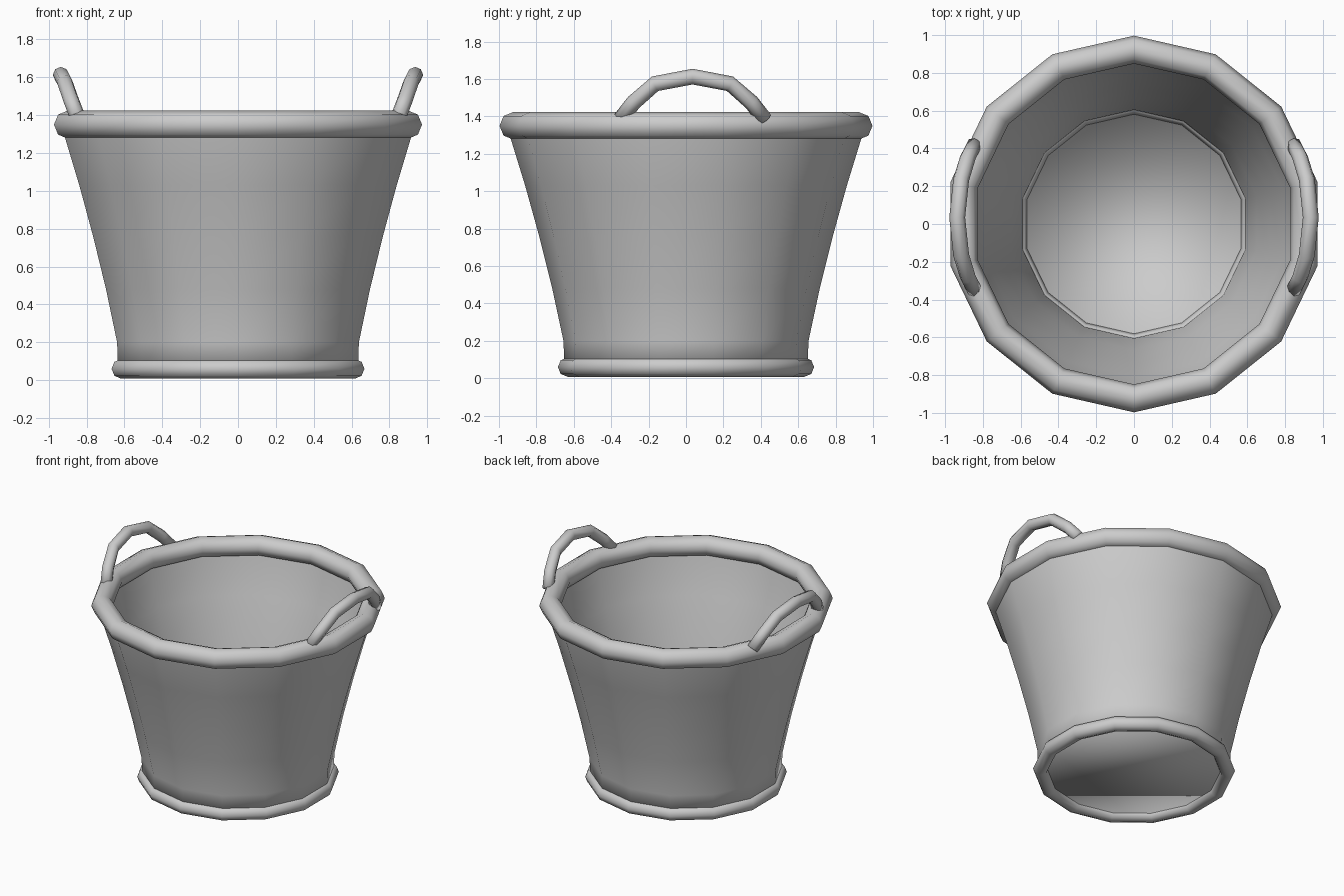
import bpy, bmesh, math
from mathutils import Vector

if "Cube" in bpy.data.objects:
    bpy.data.objects.remove(bpy.data.objects["Cube"])

SIDES = 14


def finish(name, bm):
    """Turn a bmesh into a smooth-shaded object."""
    bmesh.ops.recalc_face_normals(bm, faces=bm.faces)
    for f in bm.faces:
        f.smooth = True
    me = bpy.data.meshes.new(name)
    bm.to_mesh(me)
    bm.free()
    ob = bpy.data.objects.new(name, me)
    bpy.context.collection.objects.link(ob)
    return ob


def lathe(name, profile, closed=False, caps=()):
    """Revolve (radius, z) points into a 14-sided shell with a corner on +y."""
    bm = bmesh.new()
    rings = []
    for r, z in profile:
        angs = [math.pi / 2 + i * math.tau / SIDES for i in range(SIDES)]
        rings.append([bm.verts.new((r * math.cos(a), r * math.sin(a), z)) for a in angs])
    pairs = list(zip(rings, rings[1:]))
    if closed:
        pairs.append((rings[-1], rings[0]))
    for lo, hi in pairs:
        for i in range(SIDES):
            j = (i + 1) % SIDES
            bm.faces.new((lo[i], lo[j], hi[j], hi[i]))
    for k in caps:
        bm.faces.new(rings[k])
    return finish(name, bm)


def hoop(name, radius, z, thick, steps=8):
    """Rolled hoop with a round cross-section."""
    pts = [(radius + thick * math.cos(t), z + thick * math.sin(t))
           for t in (math.tau * k / steps for k in range(steps))]
    return lathe(name, pts, closed=True)


def tube(name, path, radius, steps=8):
    """Sweep a round section along a path, with closed ends."""
    bm = bmesh.new()
    pts = [Vector(p) for p in path]
    rings = []
    for i, p in enumerate(pts):
        t = (pts[min(i + 1, len(pts) - 1)] - pts[max(i - 1, 0)]).normalized()
        u = t.cross(Vector((1, 0, 0))).normalized()
        v = t.cross(u)
        rings.append([bm.verts.new(p + radius * (u * math.cos(a) + v * math.sin(a)))
                      for a in (math.tau * k / steps for k in range(steps))])
    for lo, hi in zip(rings, rings[1:]):
        for i in range(steps):
            j = (i + 1) % steps
            bm.faces.new((lo[i], lo[j], hi[j], hi[i]))
    bm.faces.new(rings[0])
    bm.faces.new(rings[-1])
    return finish(name, bm)


# Tub: outer wall up, over the lip, inner wall down, with floor caps
outer = [(0.65, 0.05), (0.655, 0.2), (0.715, 0.48), (0.785, 0.76),
         (0.86, 1.03), (0.94, 1.29), (0.95, 1.36)]
inner = [(r - 0.05, max(z, 0.06)) for r, z in reversed(outer)]
lathe("tub", outer + inner, caps=(0, -1))

# Rolled hoops at the lip and the foot
hoop("top_rim", 0.923, 1.35, 0.074)
hoop("foot_rim", 0.633, 0.06, 0.052)

# Two arched handles leaning outward, slightly off centre in y
half = [(0.845, 0.385, 1.385), (0.88, 0.315, 1.475),
        (0.915, 0.2, 1.575), (0.936, 0.0, 1.613)]
for side, name in ((1, "right_handle"), (-1, "left_handle")):
    path = [(side * x, 0.035 - y, z) for x, y, z in half]
    path += [(side * x, 0.035 + y, z) for x, y, z in reversed(half[:-1])]
    tube(name, path, 0.042)
